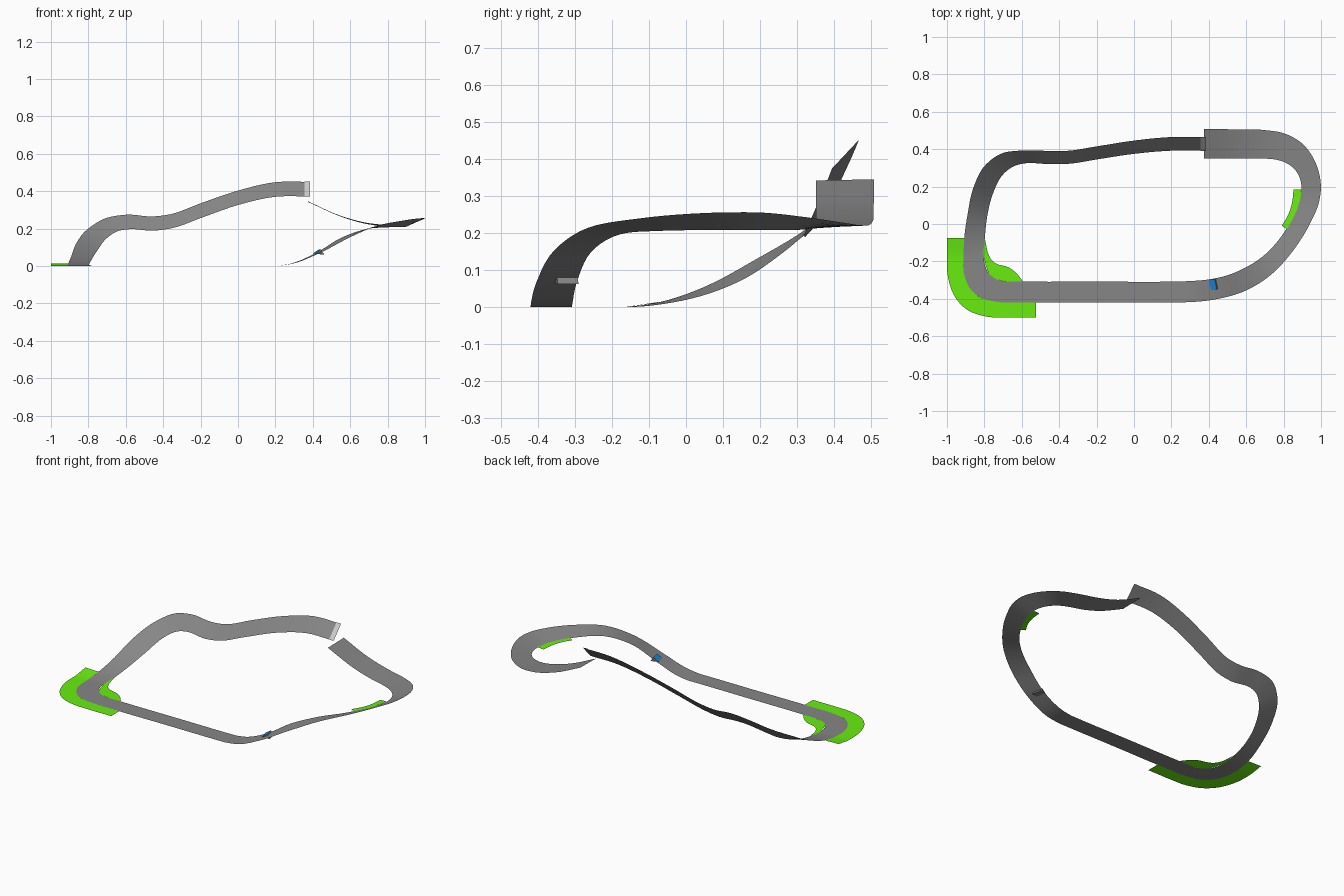
import bpy
from mathutils import Vector


def material(name, color):
    m = bpy.data.materials.new(name)
    m.diffuse_color = color
    return m


def make_object(name, verts, faces, mat=None, smooth=False):
    me = bpy.data.meshes.new(name)
    me.from_pydata([tuple(v) for v in verts], [], faces)
    ob = bpy.data.objects.new(name, me)
    bpy.context.collection.objects.link(ob)
    if mat:
        me.materials.append(mat)
    if smooth:
        me.polygons.foreach_set("use_smooth", [True] * len(me.polygons))
    return ob


def spline(stations, steps):
    """Chord-spaced smooth curve through (outer xyz, inner xyz) stations."""
    p = [(Vector(s[:3]), Vector(s[3:])) for s in stations]
    n = len(p)
    h = [((p[i + 1][0] + p[i + 1][1] - p[i][0] - p[i][1]) / 2).length for i in range(n - 1)]

    def slope(i, e):
        if i == 0:
            return (p[1][e] - p[0][e]) / h[0]
        if i == n - 1:
            return (p[-1][e] - p[-2][e]) / h[-1]
        a = (p[i][e] - p[i - 1][e]) / h[i - 1]
        b = (p[i + 1][e] - p[i][e]) / h[i]
        return (a * h[i] + b * h[i - 1]) / (h[i] + h[i - 1])

    rows = []
    for i in range(n - 1):
        for k in range(steps + (i == n - 2)):
            t = k / steps
            row = []
            for e in (0, 1):
                v = (p[i][e] * (2 * t**3 - 3 * t**2 + 1) + slope(i, e) * h[i] * (t**3 - 2 * t**2 + t)
                     + p[i + 1][e] * (3 * t**2 - 2 * t**3) + slope(i + 1, e) * h[i] * (t**3 - t**2))
                v.z = max(v.z, 0)
                row.append(v)
            rows.append(row)
    return rows


def ribbon(name, stations, steps=4, mat=None):
    rows = spline(stations, steps)
    verts = [v for r in rows for v in r]
    faces = [(2 * i, 2 * i + 2, 2 * i + 3, 2 * i + 1) for i in range(len(rows) - 1)]
    return make_object(name, verts, faces, mat, smooth=True)


def wedge(name, low, crest, back, side_mat, top_mat):
    """Small jump wedge: three edges (outer, inner) plus an underside."""
    verts = [v for edge in (low, crest, back) for v in edge]
    faces = [(0, 2, 3, 1), (2, 4, 5, 3), (0, 1, 5, 4), (0, 4, 2), (1, 3, 5)]
    ob = make_object(name, verts, faces, side_mat)
    ob.data.materials.append(top_mat)
    ob.data.polygons[0].material_index = 1
    return ob


asphalt = material("asphalt", (0.24, 0.24, 0.24, 1))
green = material("grass_green", (0.14, 0.85, 0.005, 1))
blue = material("boost_blue", (0.01, 0.27, 0.8, 1))

# road, counter-clockwise: banked take-off side down to the left corner
back_road = [
    (0.385, 0.465, 0.45, 0.385, 0.392, 0.372),
    (0.2, 0.465, 0.448, 0.2, 0.392, 0.37),
    (0.0, 0.446, 0.403, 0.0, 0.375, 0.326),
    (-0.2, 0.415, 0.335, -0.2, 0.345, 0.256),
    (-0.36, 0.391, 0.277, -0.35, 0.322, 0.203),
    (-0.46, 0.391, 0.265, -0.45, 0.32, 0.189),
    (-0.6, 0.393, 0.274, -0.575, 0.325, 0.197),
    (-0.70, 0.38, 0.258, -0.64, 0.31, 0.187),
    (-0.79, 0.32, 0.208, -0.70, 0.265, 0.15),
    (-0.86, 0.19, 0.13, -0.755, 0.16, 0.078),
    (-0.89, 0.05, 0.055, -0.785, 0.04, 0.03),
    (-0.908, -0.08, 0.012, -0.798, -0.08, 0.006),
    (-0.912, -0.18, 0.0, -0.803, -0.16, 0.0),
]
# flat corner and front straight
front_road = [
    (-0.91, -0.26, 0, -0.797, -0.22, 0),
    (-0.88, -0.34, 0, -0.775, -0.265, 0),
    (-0.82, -0.393, 0, -0.735, -0.295, 0),
    (-0.74, -0.415, 0, -0.69, -0.306, 0),
    (-0.6, -0.419, 0, -0.6, -0.308, 0),
    (-0.2, -0.419, 0, -0.2, -0.308, 0),
    (0.2, -0.419, 0, 0.2, -0.308, 0),
    (0.29, -0.418, 0.012, 0.28, -0.306, 0.012),
]
# climb, banked right bend and wide landing ramp
right_road = [
    (0.43, -0.404, 0.066, 0.41, -0.295, 0.066),
    (0.6, -0.355, 0.154, 0.55, -0.255, 0.15),
    (0.74, -0.265, 0.214, 0.68, -0.18, 0.196),
    (0.86, -0.13, 0.239, 0.785, -0.07, 0.206),
    (0.945, 0.01, 0.252, 0.855, 0.05, 0.208),
    (0.99, 0.12, 0.256, 0.889, 0.14, 0.208),
    (0.999, 0.21, 0.255, 0.895, 0.205, 0.208),
    (0.97, 0.33, 0.242, 0.872, 0.275, 0.208),
    (0.9, 0.43, 0.227, 0.82, 0.323, 0.21),
    (0.81, 0.482, 0.22, 0.76, 0.344, 0.214),
    (0.7, 0.502, 0.229, 0.68, 0.350, 0.226),
    (0.55, 0.506, 0.268, 0.55, 0.350, 0.264),
    (0.375, 0.507, 0.345, 0.375, 0.350, 0.342),
]
ribbon("road", back_road + front_road + right_road, 5, asphalt)

# grass outside and inside the left corner
ribbon("outer_grass", [
    (-1.0, -0.075, 0.014, -0.908, -0.075, 0.012),
    (-1.0, -0.18, 0.0, -0.912, -0.18, 0.0),
    (-0.997, -0.27, 0.0, -0.909, -0.25, 0.0),
    (-0.963, -0.38, 0, -0.89, -0.32, 0),
    (-0.89, -0.46, 0, -0.83, -0.388, 0),
    (-0.79, -0.495, 0, -0.75, -0.413, 0),
    (-0.7, -0.5, 0, -0.66, -0.418, 0),
    (-0.525, -0.5, 0, -0.525, -0.419, 0),
], 4, green)
ribbon("inner_grass", [
    (-0.798, -0.085, 0.006, -0.796, -0.085, 0.006),
    (-0.803, -0.17, 0, -0.775, -0.17, 0),
    (-0.775, -0.265, 0, -0.735, -0.213, 0),
    (-0.735, -0.295, 0, -0.67, -0.232, 0),
    (-0.68, -0.307, 0, -0.63, -0.262, 0),
    (-0.6, -0.308, 0, -0.595, -0.305, 0),
], 4, green)

# grass verge inside the right bend
ribbon("right_grass", [
    (0.822, -0.03, 0.209, 0.79, -0.01, 0.208),
    (0.863, 0.055, 0.21, 0.827, 0.055, 0.208),
    (0.887, 0.125, 0.21, 0.846, 0.12, 0.208),
    (0.895, 0.185, 0.21, 0.853, 0.185, 0.208),
], 4, green)

# blue boost wedge on the climb
wedge("boost_wedge",
      [(0.412, -0.355, 0.065), (0.4, -0.299, 0.067)],
      [(0.443, -0.349, 0.088), (0.431, -0.293, 0.088)],
      [(0.461, -0.346, 0.062), (0.449, -0.290, 0.062)], asphalt, blue)

# pale strip lying on the take-off edge
make_object("takeoff_strip",
            [(0.355, 0.464, 0.452), (0.355, 0.391, 0.374), (0.386, 0.391, 0.374), (0.386, 0.464, 0.452)],
            [(0, 1, 2, 3)])
